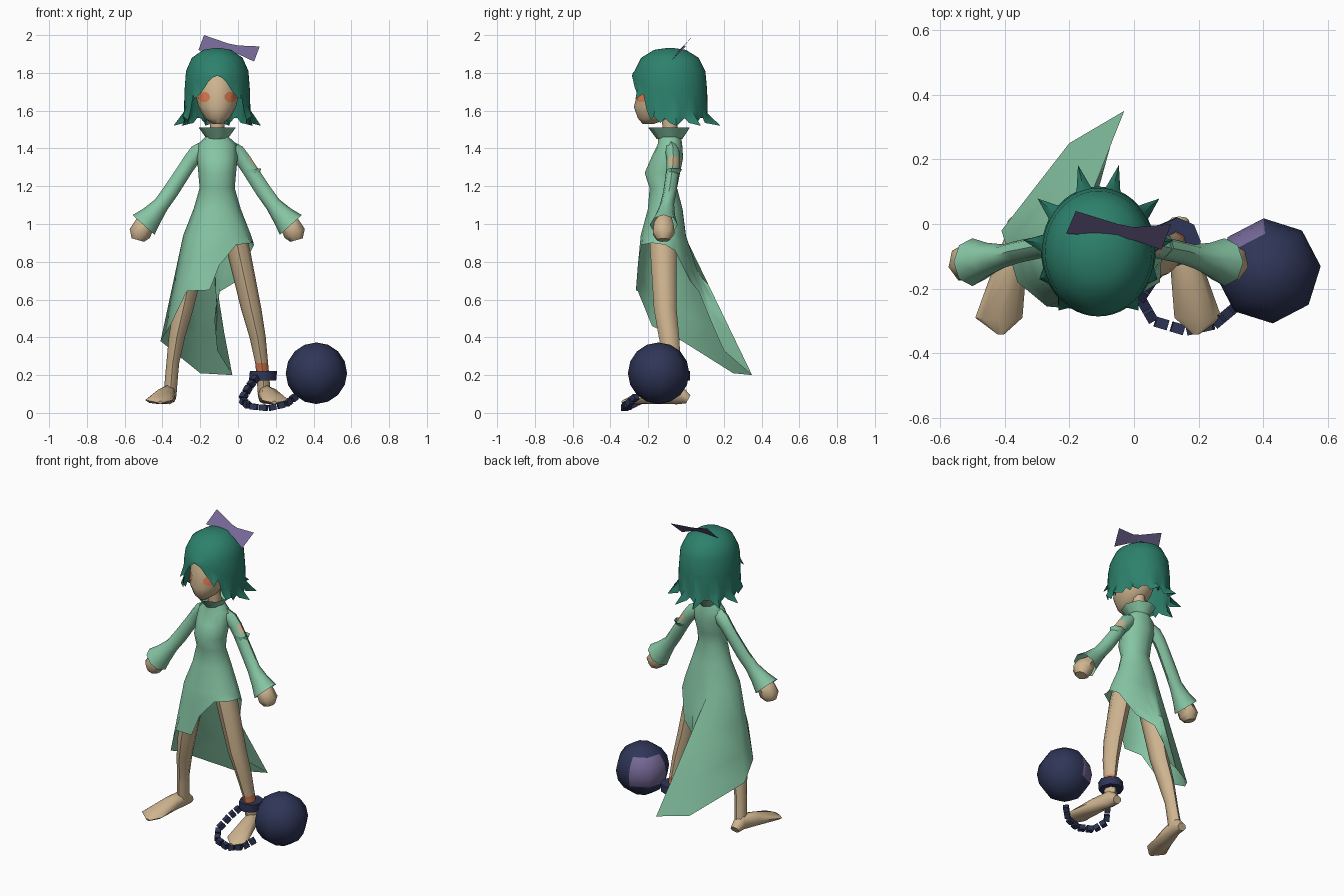
import bpy, bmesh
from math import sin, cos, radians, pi
from mathutils import Vector, Matrix

if "Cube" in bpy.data.objects:
    bpy.data.objects.remove(bpy.data.objects["Cube"])

MID = -0.11  # the figure stands left of the ball
X, Y, Z = Vector((1, 0, 0)), Vector((0, 1, 0)), Vector((0, 0, 1))


def material(name, r, g, b):
    m = bpy.data.materials.new(name)
    m.use_nodes = True
    m.diffuse_color = (r, g, b, 1)
    bsdf = m.node_tree.nodes["Principled BSDF"]
    bsdf.inputs["Base Color"].default_value = (r, g, b, 1)
    bsdf.inputs["Roughness"].default_value = 0.8
    return m


GREEN = material("dress green", 0.24, 0.56, 0.37)
TEAL = material("hair teal", 0.026, 0.22, 0.15)
SKIN = material("skin", 0.62, 0.46, 0.28)
ORANGE = material("orange", 0.72, 0.2, 0.08)
PURPLE = material("purple", 0.18, 0.14, 0.31)
NAVY = material("navy iron", 0.028, 0.036, 0.095)


def finish(name, bm, mats, smooth=50):
    bmesh.ops.recalc_face_normals(bm, faces=bm.faces)
    me = bpy.data.meshes.new(name)
    bm.to_mesh(me)
    bm.free()
    for m in mats:
        me.materials.append(m)
    ob = bpy.data.objects.new(name, me)
    bpy.context.collection.objects.link(ob)
    if smooth:
        bpy.ops.object.select_all(action='DESELECT')
        ob.select_set(True)
        bpy.context.view_layer.objects.active = ob
        bpy.ops.object.shade_smooth_by_angle(angle=radians(smooth))
    return ob


def bridge(bm, rows, closed=True):
    """Join rows of points with quads; returns the vertex rows."""
    grid = [[bm.verts.new(p) for p in row] for row in rows]
    n = len(grid[0])
    for a, b in zip(grid, grid[1:]):
        for i in range(n if closed else n - 1):
            j = (i + 1) % n
            bm.faces.new((a[i], a[j], b[j], b[i]))
    return grid


def tube(name, pts, mats, across=X, axis=None, n=10, caps=True, paint=None):
    """Loft ellipses (x, y, z, r_across, r_other) along a path."""
    bm = bmesh.new()
    centres = [Vector(p[:3]) for p in pts]
    rows = []
    for i, p in enumerate(pts):
        t = axis or (centres[min(i + 1, len(pts) - 1)] - centres[max(i - 1, 0)])
        v = t.cross(across).normalized()
        rows.append([centres[i] + across * p[3] * cos(2 * pi * k / n)
                     + v * p[4] * sin(2 * pi * k / n) for k in range(n)])
    grid = bridge(bm, rows)
    if caps:
        bm.faces.new(grid[0])
        bm.faces.new(grid[-1])
    if paint:
        for f in bm.faces:
            f.material_index = paint(f.calc_center_median())
    return finish(name, bm, mats)


def upright(name, rings, mats, **kw):
    """Horizontal rings (z, y, rx, ry) on the body's middle line."""
    return tube(name, [(MID, y, z, a, b) for z, y, a, b in rings], mats, axis=Z, **kw)


# Collar, neck and head
upright("collar", [(1.45, -0.087, 0.055, 0.068), (1.51, -0.09, 0.098, 0.11)],
        [GREEN], n=8, caps=False)
upright("neck", [(1.43, -0.08, 0.04, 0.04), (1.6, -0.09, 0.038, 0.04)], [SKIN], n=8)
head = upright("head", [(1.53, -0.2, 0.025, 0.03), (1.56, -0.17, 0.068, 0.085),
                        (1.62, -0.148, 0.1, 0.128), (1.7, -0.12, 0.117, 0.135),
                        (1.8, -0.11, 0.11, 0.13), (1.87, -0.1, 0.06, 0.07)], [SKIN], n=16)

# Eyes laid onto the face
bpy.context.view_layer.update()
for side, label in ((1, "left_eye"), (-1, "right_eye")):
    bm = bmesh.new()
    rows = []
    for size in (0.1, 0.55, 1):
        row = []
        for k in range(14):
            a = 2 * pi * k / 14
            x, z = MID + side * 0.07 + 0.032 * size * cos(a), 1.672 + 0.028 * size * sin(a)
            hit, p, _, _ = head.ray_cast(Vector((x, -1, z)), Y)
            row.append((x, (p.y if hit else -0.15) - 0.005, z))
        rows.append(row)
    bm.faces.new(bridge(bm, rows)[0])
    finish(label, bm, [ORANGE])

# Dress: columns from neck over waist and hip to an uneven trailing hem
HEM = [(-40, 0.08, -0.18, 0.9), (-5, 0.085, -0.11, 0.89), (25, 0.07, -0.06, 0.86),
       (45, 0.0, 0.02, 0.7), (65, -0.1, 0.07, 0.64), (80, -0.125, 0.13, 0.49),
       (95, -0.11, 0.2, 0.33), (110, -0.03, 0.35, 0.2), (140, -0.2, 0.25, 0.21),
       (180, -0.41, -0.02, 0.38), (215, -0.36, -0.18, 0.46), (240, -0.27, -0.255, 0.645),
       (262, -0.15, -0.265, 0.65), (275, -0.1, -0.255, 0.78), (295, -0.01, -0.235, 0.89)]
rows = []
for z, y, rx, ry in ((1.47, -0.087, 0.052, 0.06), (1.42, -0.085, 0.105, 0.065),
                     (1.35, -0.1, 0.108, 0.085), (1.27, -0.125, 0.1, 0.094),
                     (1.19, -0.12, 0.093, 0.073), (1.08, -0.11, 0.125, 0.092),
                     (0.94, -0.12, 0.18, 0.12)):
    rows.append([Vector((MID + rx * cos(radians(h[0])), y + ry * sin(radians(h[0])), z))
                 for h in HEM])
hip, hem = rows[-1], [Vector(h[1:]) for h in HEM]
rows += [[a.lerp(b, t) for a, b in zip(hip, hem)] for t in (0.35, 0.7, 1)]
bm = bmesh.new()
bridge(bm, rows)
finish("dress", bm, [GREEN], 70)

# Limbs, mirrored about the middle line
for side, label in ((1, "left_"), (-1, "right_")):
    def limb(pts):
        return [(MID + side * p[0], *p[1:], *([p[3]] if len(p) == 4 else [])) for p in pts]

    def bare_patch(c):
        return int(side > 0 and 1.29 < c.z < 1.36 and c.x > 0.045 and c.y > -0.09)

    tube(label + "sleeve", limb([(0.06, -0.08, 1.405, 0.037, 0.04), (0.105, -0.07, 1.375, 0.038, 0.046),
                                 (0.14, -0.067, 1.335, 0.035, 0.041), (0.17, -0.07, 1.29, 0.034, 0.04),
                                 (0.245, -0.085, 1.175, 0.035, 0.042), (0.295, -0.1, 1.105, 0.037, 0.042),
                                 (0.345, -0.11, 1.045, 0.052, 0.058), (0.39, -0.118, 0.995, 0.074, 0.078)]),
         [GREEN, SKIN], across=Y, n=8, caps=False, paint=bare_patch)
    tube(label + "hand", limb([(0.34, -0.11, 1.05, 0.03), (0.385, -0.12, 0.995, 0.055),
                               (0.41, -0.12, 0.95, 0.06), (0.42, -0.12, 0.915, 0.035)]),
         [SKIN], across=Y, n=7)
    tube(label + "leg", limb([(0.07, -0.12, 1.0, 0.065, 0.075), (0.11, -0.12, 0.87, 0.063, 0.07),
                              (0.18, -0.11, 0.55, 0.054, 0.06), (0.214, -0.09, 0.4, 0.043, 0.054),
                              (0.235, -0.07, 0.265, 0.034, 0.042), (0.24, -0.065, 0.215, 0.034, 0.042),
                              (0.25, -0.05, 0.09, 0.034, 0.046)]),
         [SKIN, ORANGE], axis=Z, n=8,
         paint=lambda c: int(side > 0 and 0.22 < c.z < 0.26))
    tube(label + "foot", limb([(0.25, 0.012, 0.072, 0.03, 0.024), (0.252, -0.04, 0.1, 0.038, 0.055),
                               (0.275, -0.14, 0.092, 0.052, 0.045), (0.308, -0.29, 0.068, 0.073, 0.022),
                               (0.302, -0.34, 0.055, 0.012, 0.008)]), [SKIN], n=8)

# Small flare at the top of the torn left sleeve
tube("torn_sleeve_edge", [(0.075, -0.072, 1.265, 0.036, 0.04), (0.073, -0.065, 1.29, 0.044, 0.052)],
     [GREEN], across=Y, n=7, caps=False)

# Hair: domed cap, open at the face, ending in flicked points
FRINGE = (1.785, 1.775, 1.755, 1.72, 1.69, 1.66, 1.69, 1.6, 1.55, 1.57)
FLICKS = {5: 1.18, 9: 1.15, 13: 1.36, 17: 1.38, 22: 1.42}  # columns ending in a point
rows = [[] for _ in range(7)]
for k in range(48):
    a = radians(k * 7.5)
    off = min(k, 48 - k)  # steps away from the front
    flick = FLICKS.get(off, 1.03)
    if off < len(FRINGE):
        end = FRINGE[off]
    elif off in FLICKS:
        end = 1.52
    else:
        end = 1.535 if off - 1 in FLICKS or off + 1 in FLICKS else 1.56
    dome = [(1.932, 0.08), (1.922, 0.43), (1.88, 0.78), (1.81, 0.96)]
    low = 1.81 - end
    dome += [(1.81 - low * 0.4, 1.01), (1.81 - low * 0.75, 1.02), (end, flick)]
    for row, (z, r) in zip(rows, dome):
        row.append(Vector((MID + 0.172 * r * sin(a), -0.085 - 0.195 * r * cos(a), z)))
bm = bmesh.new()
bm.faces.new(bridge(bm, rows)[0])
finish("hair", bm, [TEAL], 60)

# Bow ribbon
bm = bmesh.new()
bridge(bm, [[(-0.18, 0.04, 2.0), (-0.05, 0.0, 1.955), (0.0, -0.01, 1.945), (0.115, 0.0, 1.94)],
            [(-0.21, -0.03, 1.92), (-0.05, -0.04, 1.915), (0.0, -0.05, 1.9), (0.085, -0.08, 1.86)]],
       closed=False)
finish("bow", bm, [PURPLE], 0)

# Shackle around the left ankle
tube("shackle", [(0.135, -0.055, 0.172, 0.05, 0.05), (0.13, -0.055, 0.172, 0.072, 0.075),
                 (0.135, -0.055, 0.222, 0.072, 0.075), (0.135, -0.055, 0.222, 0.05, 0.05)],
     [NAVY], axis=Z, n=8)

# Iron ball with a worn patch
bm = bmesh.new()
bmesh.ops.create_uvsphere(bm, u_segments=8, v_segments=8, radius=0.163,
                          matrix=Matrix.Rotation(radians(5), 4, 'Z'))
worn = Vector((-0.75, 0.5, 0.2)).normalized()
for f in bm.faces:
    f.material_index = int(f.calc_center_median().normalized().dot(worn) > 0.76)
bmesh.ops.translate(bm, verts=bm.verts, vec=(0.415, -0.145, 0.21))
finish("iron_ball", bm, [NAVY, PURPLE])

# Chain of short links hanging between shackle and ball
path = [Vector(p) for p in ((0.1, -0.12, 0.19), (0.06, -0.17, 0.14), (0.02, -0.23, 0.07),
                            (0.06, -0.3, 0.035), (0.16, -0.33, 0.025), (0.25, -0.31, 0.045),
                            (0.31, -0.26, 0.09))]
bm = bmesh.new()
for a, b in zip(path, path[1:]):
    for s in (0.25, 0.75):
        centre, t = a.lerp(b, s), (b - a).normalized()
        half = (b - a).length * 0.19
        u = t.cross(Z).normalized()
        w = u.cross(t)
        rows = [[centre + t * e * half + (u * i + w * j) * 0.016
                 for i, j in ((1, 1), (-1, 1), (-1, -1), (1, -1))] for e in (-1, 1)]
        grid = bridge(bm, rows)
        bm.faces.new(grid[0])
        bm.faces.new(grid[1])
finish("chain", bm, [NAVY], 0)
